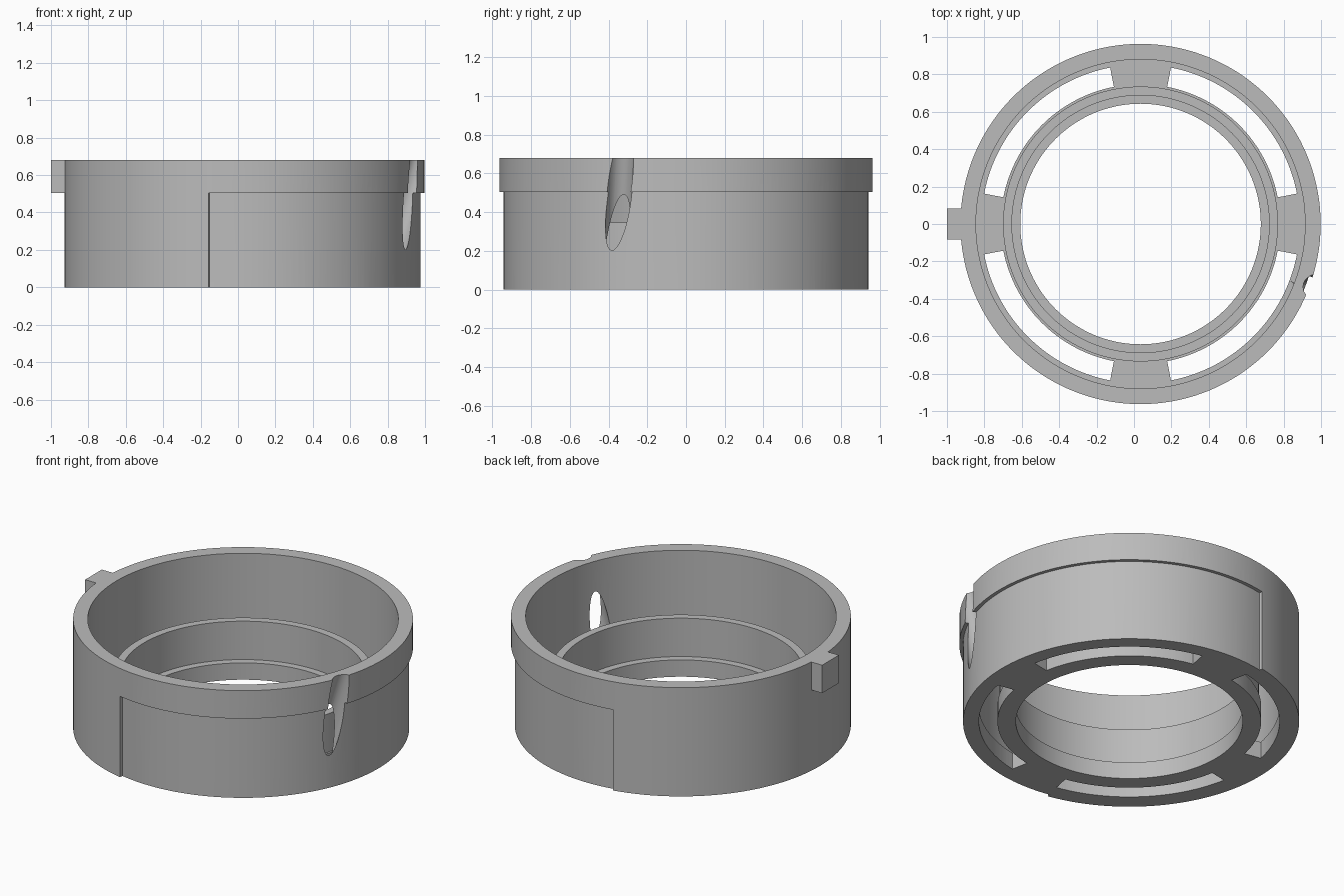
import bpy, bmesh
from math import radians, cos, sin
from mathutils import Vector

if "Cube" in bpy.data.objects:
    bpy.data.objects.remove(bpy.data.objects["Cube"], do_unlink=True)

CX = 0.035          # ring axis, offset by the key on one side
TOP, STEP = 0.68, 0.505

grey = bpy.data.materials.new("plain grey")
grey.use_nodes = True
colour = (0.5, 0.5, 0.5, 1)
grey.diffuse_color = colour
grey.node_tree.nodes["Principled BSDF"].inputs["Base Color"].default_value = colour


def make_object(name, bm):
    bmesh.ops.recalc_face_normals(bm, faces=bm.faces)
    mesh = bpy.data.meshes.new(name)
    bm.to_mesh(mesh)
    bm.free()
    mesh.materials.append(grey)
    obj = bpy.data.objects.new(name, mesh)
    bpy.context.collection.objects.link(obj)
    return obj


def lathe(name, profile, start=0, end=360, steps=144):
    """Sweep a closed (radius, z) profile around the ring axis."""
    bm = bmesh.new()
    full = end - start == 360
    rings = []
    for i in range(steps if full else steps + 1):
        a = radians(start + (end - start) * i / steps)
        rings.append([bm.verts.new((CX + r * cos(a), r * sin(a), z)) for r, z in profile])
    n = len(profile)
    pairs = list(zip(rings, rings[1:]))
    if full:
        pairs.append((rings[-1], rings[0]))
    else:
        bm.faces.new(rings[0])
        bm.faces.new(rings[-1])
    for p, q in pairs:
        for j in range(n):
            k = (j + 1) % n
            bm.faces.new((p[j], q[j], q[k], p[k]))
    return make_object(name, bm)


def sector(name, r0, r1, z0, z1, start, end, steps):
    return lathe(name, [(r0, z0), (r1, z0), (r1, z1), (r0, z1)], start, end, steps)


def cut(target, cutter):
    cutter.hide_render = True
    mod = target.modifiers.new(cutter.name, 'BOOLEAN')
    mod.operation = 'DIFFERENCE'
    mod.solver = 'EXACT'
    mod.object = cutter
    bpy.context.view_layer.objects.active = target
    bpy.ops.object.modifier_apply(modifier=mod.name)
    bpy.data.objects.remove(cutter, do_unlink=True)


# Outer wall, floor, inner sleeve and inner ledge in one section
floor, sleeve = 0.105, 0.345
body = lathe("ring_body", [
    (0.963, 0), (0.963, TOP), (0.88, TOP), (0.88, floor), (0.735, floor),
    (0.735, sleeve), (0.688, sleeve), (0.688, floor), (0.643, floor), (0.643, 0)])

# Shallow recess around the lower outside
cut(body, sector("recess_cutter", 0.942, 1.1, -0.1, STEP, -101.5, 101.5, 90))

# Four floor slots separated by radial webs
for quarter in range(4):
    a = 90 * quarter
    cut(body, sector("slot_cutter", 0.747, 0.852, -0.1, 0.2, a + 11, a + 79, 32))

# Slanted bore running down through the wall
upper, lower = Vector((0.972, -0.335, TOP)), Vector((0.836, -0.357, 0.21))
direction = upper - lower
start, end = lower - direction * 0.2, upper + direction * 0.3
bm = bmesh.new()
bmesh.ops.create_cone(bm, cap_ends=True, segments=48, radius1=0.065, radius2=0.065,
                      depth=(end - start).length)
bmesh.ops.rotate(bm, verts=bm.verts, matrix=direction.to_track_quat('Z', 'Y').to_matrix())
bmesh.ops.translate(bm, verts=bm.verts, vec=(start + end) / 2)
cut(body, make_object("bore_cutter", bm))

# Locating key on the upper rim
bm = bmesh.new()
bmesh.ops.create_cube(bm, size=1)
bmesh.ops.scale(bm, verts=bm.verts, vec=(0.09, 0.165, TOP - STEP))
bmesh.ops.translate(bm, verts=bm.verts, vec=(-0.955, 0, (TOP + STEP) / 2))
make_object("locating_key", bm)

# Smooth curved walls, crisp rims
bpy.ops.object.select_all(action='DESELECT')
body.select_set(True)
bpy.context.view_layer.objects.active = body
bpy.ops.object.shade_smooth_by_angle(angle=radians(25))
